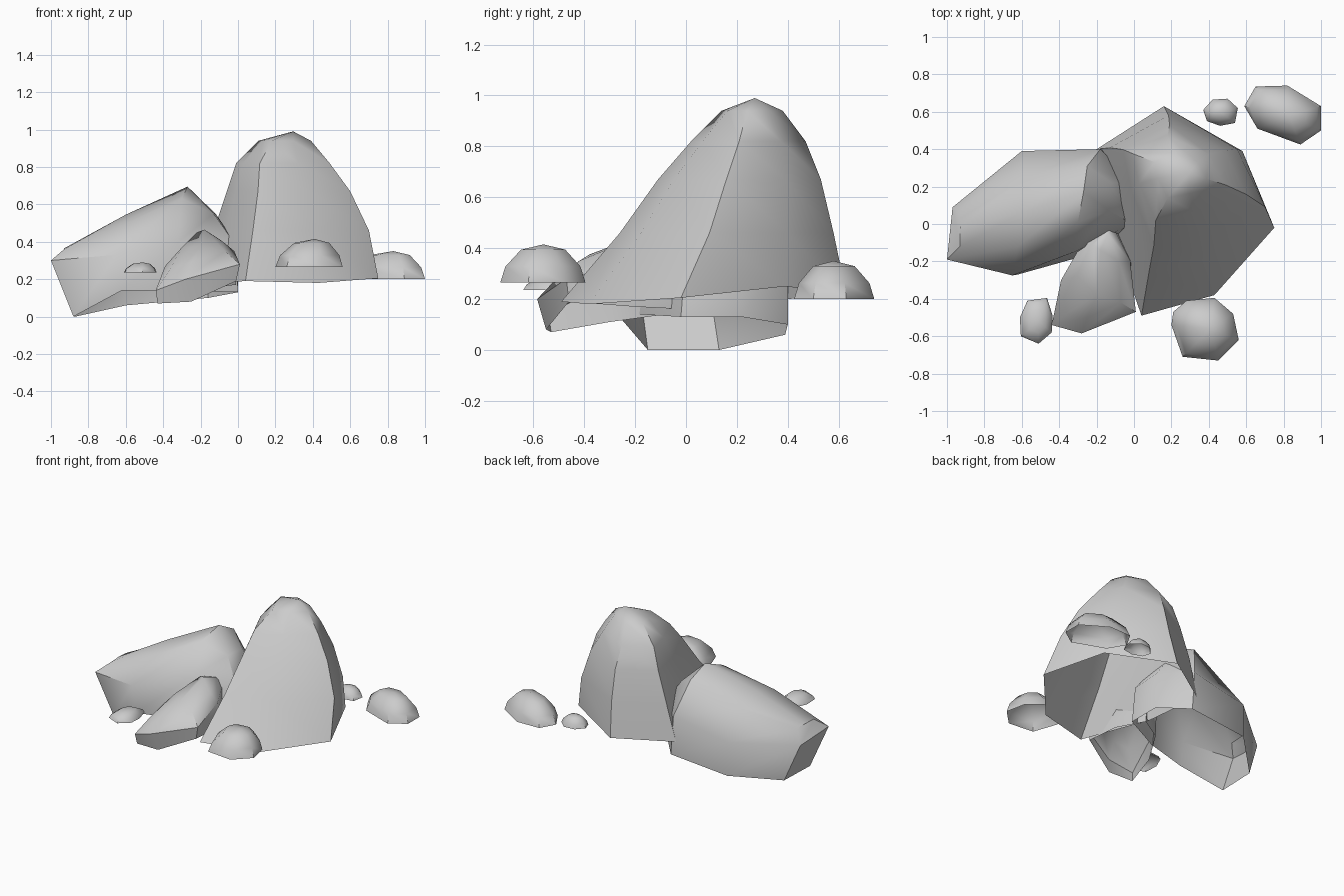
import bpy, bmesh, math


def shell(name, rings, angle=45):
    """Loft closed rings into an open-bottomed rock; repeated points are welded."""
    bm = bmesh.new()
    rows = [[bm.verts.new(p) for p in ring] for ring in rings]
    n = len(rows[0])
    for lo, hi in zip(rows, rows[1:]):
        for i in range(n):
            j = (i + 1) % n
            bm.faces.new((lo[i], lo[j], hi[j], hi[i]))
    bmesh.ops.remove_doubles(bm, verts=bm.verts, dist=0.0005)
    bmesh.ops.recalc_face_normals(bm, faces=bm.faces)
    if sum(f.normal.z * f.calc_area() for f in bm.faces) < 0:
        bmesh.ops.reverse_faces(bm, faces=bm.faces)
    mesh = bpy.data.meshes.new(name)
    bm.to_mesh(mesh)
    bm.free()
    ob = bpy.data.objects.new(name, mesh)
    bpy.context.collection.objects.link(ob)
    bpy.ops.object.select_all(action='DESELECT')
    ob.select_set(True)
    bpy.context.view_layer.objects.active = ob
    bpy.ops.object.shade_smooth_by_angle(angle=math.radians(angle))
    return ob


def fit(outline, x0, x1, y0, y1, z):
    """Stretch a plan outline into a box at height z."""
    xs, ys = [p[0] for p in outline], [p[1] for p in outline]
    ax, ay = min(xs), min(ys)
    w, d = max(xs) - ax, max(ys) - ay
    return [(x0 + (p[0] - ax) / w * (x1 - x0),
             y0 + (p[1] - ay) / d * (y1 - y0), z) for p in outline]


def pebble(name, outline, z, h, apex):
    """Small dome over a plan outline."""
    rings = []
    for s, t in ((1, 0), (0.88, 0.42), (0.52, 0.86), (0, 1)):
        rings.append([(apex[0] + (x - apex[0]) * s,
                       apex[1] + (y - apex[1]) * s, z + h * t) for x, y in outline])
    shell(name, rings, 50)


# tall main rock
plan = [(0.16, 0.63), (0.58, 0.39), (0.75, -0.02), (0.43, -0.38),
        (0.04, -0.49), (-0.13, 0.0), (-0.2, 0.40)]
base_z = (0.22, 0.25, 0.205, 0.18, 0.19, 0.18, 0.2)
rings = [[(x, y, z) for (x, y), z in zip(plan, base_z)]]
for box in ((-0.13, 0.70, -0.26, 0.58, 0.46), (-0.06, 0.60, -0.11, 0.53, 0.67),
            (-0.01, 0.49, 0.02, 0.47, 0.82), (0.11, 0.39, 0.14, 0.38, 0.94),
            (0.295, 0.295, 0.27, 0.27, 0.99)):
    rings.append(fit(plan, *box))
shell("tall_rock", rings)

# long leaning rock
A, B, C = (-0.93, -0.02, 0.365), (-0.60, 0.06, 0.545), (-0.27, 0.17, 0.695)
shell("long_rock", [
    [(-0.88, -0.15, 0.0), (-0.62, -0.27, 0.14), (-0.30, -0.18, 0.14), (0.0, -0.02, 0.13),
     (0.0, 0.22, 0.13), (-0.16, 0.40, 0.10), (-0.60, 0.39, 0.06), (-0.87, 0.13, 0.0)],
    [(-1.0, -0.19, 0.30), (-0.65, -0.275, 0.33), (-0.32, -0.15, 0.40), (-0.01, 0.0, 0.38),
     (0.0, 0.22, 0.38), (-0.18, 0.40, 0.38), (-0.60, 0.39, 0.30), (-0.97, 0.09, 0.26)],
    [(-0.93, -0.12, 0.36), (-0.62, -0.12, 0.49), (-0.30, 0.01, 0.63), (-0.13, 0.07, 0.55),
     (-0.12, 0.22, 0.55), (-0.25, 0.31, 0.62), (-0.60, 0.24, 0.49), (-0.93, 0.06, 0.36)],
    [A, B, C, C, C, C, B, A]])

# middle front rock
D, E = (-0.20, -0.38, 0.375), (-0.18, -0.14, 0.465)
shell("front_rock", [
    [(-0.43, -0.53, 0.07), (-0.25, -0.55, 0.08), (-0.01, -0.46, 0.19), (-0.01, -0.2, 0.17),
     (-0.10, 0.0, 0.16), (-0.25, -0.08, 0.14), (-0.38, -0.30, 0.11)],
    [(-0.44, -0.54, 0.14), (-0.28, -0.585, 0.20), (0.01, -0.47, 0.28), (-0.02, -0.2, 0.35),
     (-0.12, 0.0, 0.38), (-0.27, -0.09, 0.38), (-0.39, -0.30, 0.27)],
    [(-0.36, -0.48, 0.26), (-0.25, -0.50, 0.29), (-0.07, -0.42, 0.35), (-0.08, -0.2, 0.40),
     (-0.14, -0.05, 0.44), (-0.22, -0.11, 0.45), (-0.30, -0.28, 0.37)],
    [D, D, D, E, E, E, D]])

# small pebbles
pebble("pebble_front_right",
       [(0.20, -0.54), (0.21, -0.47), (0.28, -0.41), (0.43, -0.395), (0.53, -0.48),
        (0.56, -0.62), (0.45, -0.73), (0.26, -0.71)], 0.265, 0.15, (0.41, -0.56))
pebble("pebble_back_right",
       [(0.59, 0.63), (0.65, 0.735), (0.82, 0.74), (1.0, 0.63), (1.0, 0.50),
        (0.89, 0.425), (0.66, 0.51)], 0.2, 0.15, (0.83, 0.58))
pebble("pebble_back",
       [(0.37, 0.61), (0.42, 0.665), (0.50, 0.67), (0.555, 0.62), (0.54, 0.54),
        (0.46, 0.525), (0.39, 0.55)], 0.225, 0.07, (0.46, 0.60))
pebble("pebble_front_left",
       [(-0.61, -0.50), (-0.57, -0.41), (-0.465, -0.395), (-0.435, -0.49),
        (-0.44, -0.58), (-0.51, -0.64), (-0.605, -0.60)], 0.235, 0.055, (-0.51, -0.52))
